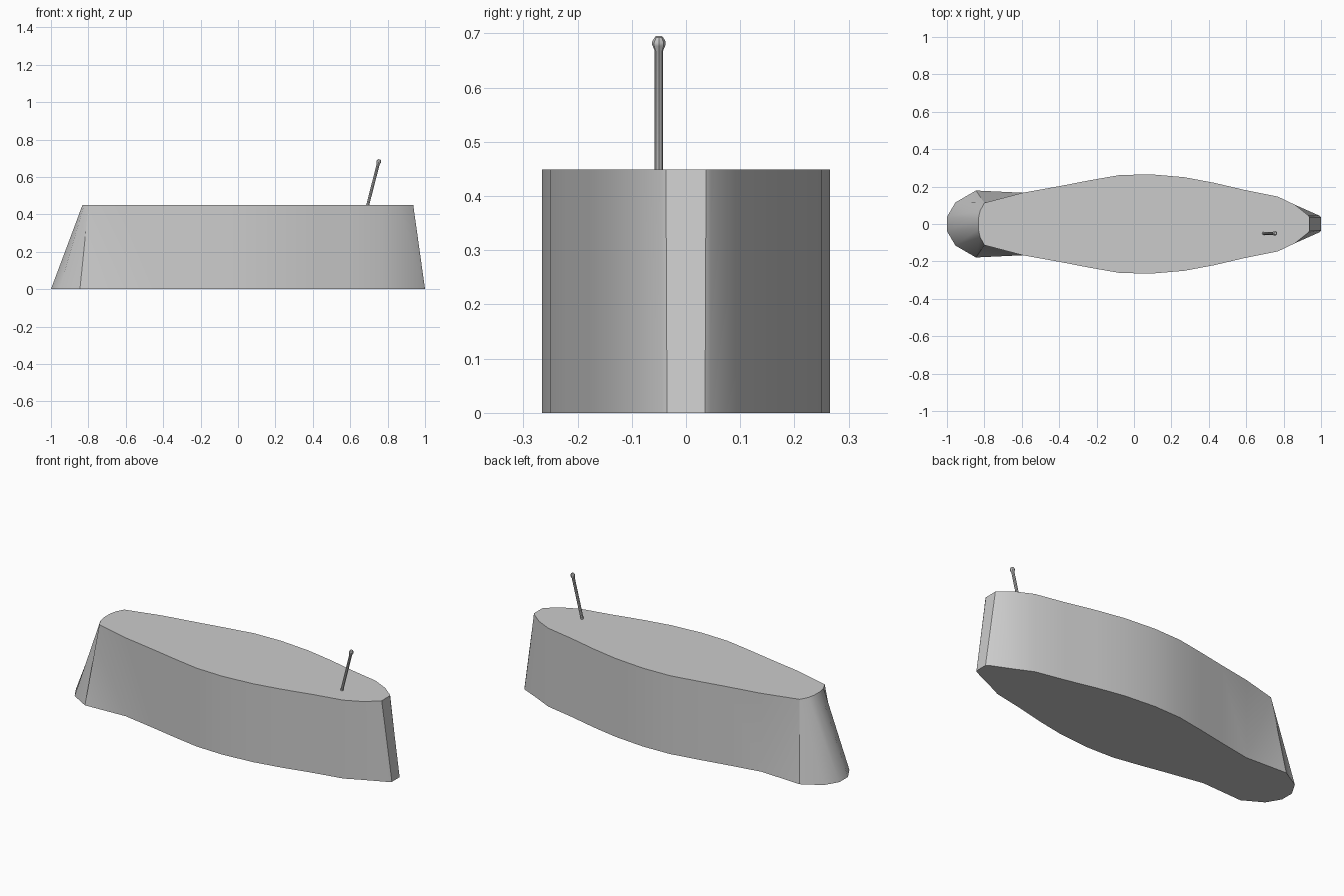
import bpy, bmesh, math
from mathutils import Matrix, Vector

if "Cube" in bpy.data.objects:
    bpy.data.objects.remove(bpy.data.objects["Cube"])

HEIGHT = 0.449


def finish(name, bm, angle=30):
    bmesh.ops.recalc_face_normals(bm, faces=bm.faces)
    me = bpy.data.meshes.new(name)
    bm.to_mesh(me)
    bm.free()
    ob = bpy.data.objects.new(name, me)
    bpy.context.collection.objects.link(ob)
    bpy.ops.object.select_all(action='DESELECT')
    ob.select_set(True)
    bpy.context.view_layer.objects.active = ob
    bpy.ops.object.shade_smooth_by_angle(angle=math.radians(angle))
    return ob


# Half outlines (x, y) running from the blunt end to the narrow end
middle = [(-0.595, 0.167), (-0.4, 0.202), (-0.24, 0.233), (-0.08, 0.261),
          (0.085, 0.266), (0.27, 0.25), (0.43, 0.22), (0.6, 0.18),
          (0.77, 0.146), (0.86, 0.103)]
bottom = [(-1.0, 0.038), (-0.955, 0.115), (-0.845, 0.179)] + middle + [(0.99, 0.045), (1.0, 0.035)]
top = [(-0.832, 0.028), (-0.823, 0.07), (-0.8, 0.113)] + middle + [(0.932, 0.046), (0.937, 0.037)]


# Body: two mirrored outlines joined by a wall
bm = bmesh.new()
rings = []
for half, z in ((bottom, 0.0), (top, HEIGHT)):
    loop = half + [(x, -y) for x, y in reversed(half)]
    rings.append([bm.verts.new((x, y, z)) for x, y in loop])
lo, hi = rings
n, h = len(lo), len(bottom)
for i in range(n):
    j = (i + 1) % n
    if i == 2:                 # creased corner beside the sloped end
        bm.faces.new((lo[i], lo[j], hi[i]))
        bm.faces.new((lo[j], hi[j], hi[i]))
    elif i == n - 4:           # same corner on the other side
        bm.faces.new((lo[i], lo[j], hi[j]))
        bm.faces.new((lo[i], hi[j], hi[i]))
    else:
        bm.faces.new((lo[i], lo[j], hi[j], hi[i]))
bm.faces.new(lo[::-1])
bm.faces.new(hi)
finish("body", bm)

# Antenna: turned rod with a small knob, leaning toward the narrow end
base = Vector((0.692, -0.05, HEIGHT - 0.005))
tip = Vector((0.756, -0.05, 0.694))
length = (tip - base).length
profile = [(0.008, 0.0), (0.008, length - 0.026), (0.0125, length - 0.015),
           (0.0125, length - 0.009), (0.007, length)]
turn = Matrix.Translation(base) @ (tip - base).to_track_quat('Z', 'Y').to_matrix().to_4x4()
SIDES = 8
bm = bmesh.new()
rings = [[bm.verts.new(turn @ Vector((r * math.cos(2 * math.pi * k / SIDES),
                                      r * math.sin(2 * math.pi * k / SIDES), z)))
          for k in range(SIDES)] for r, z in profile]
for a, b in zip(rings, rings[1:]):
    for k in range(SIDES):
        m = (k + 1) % SIDES
        bm.faces.new((a[k], a[m], b[m], b[k]))
bm.faces.new(rings[0][::-1])
bm.faces.new(rings[-1])
finish("antenna", bm)
